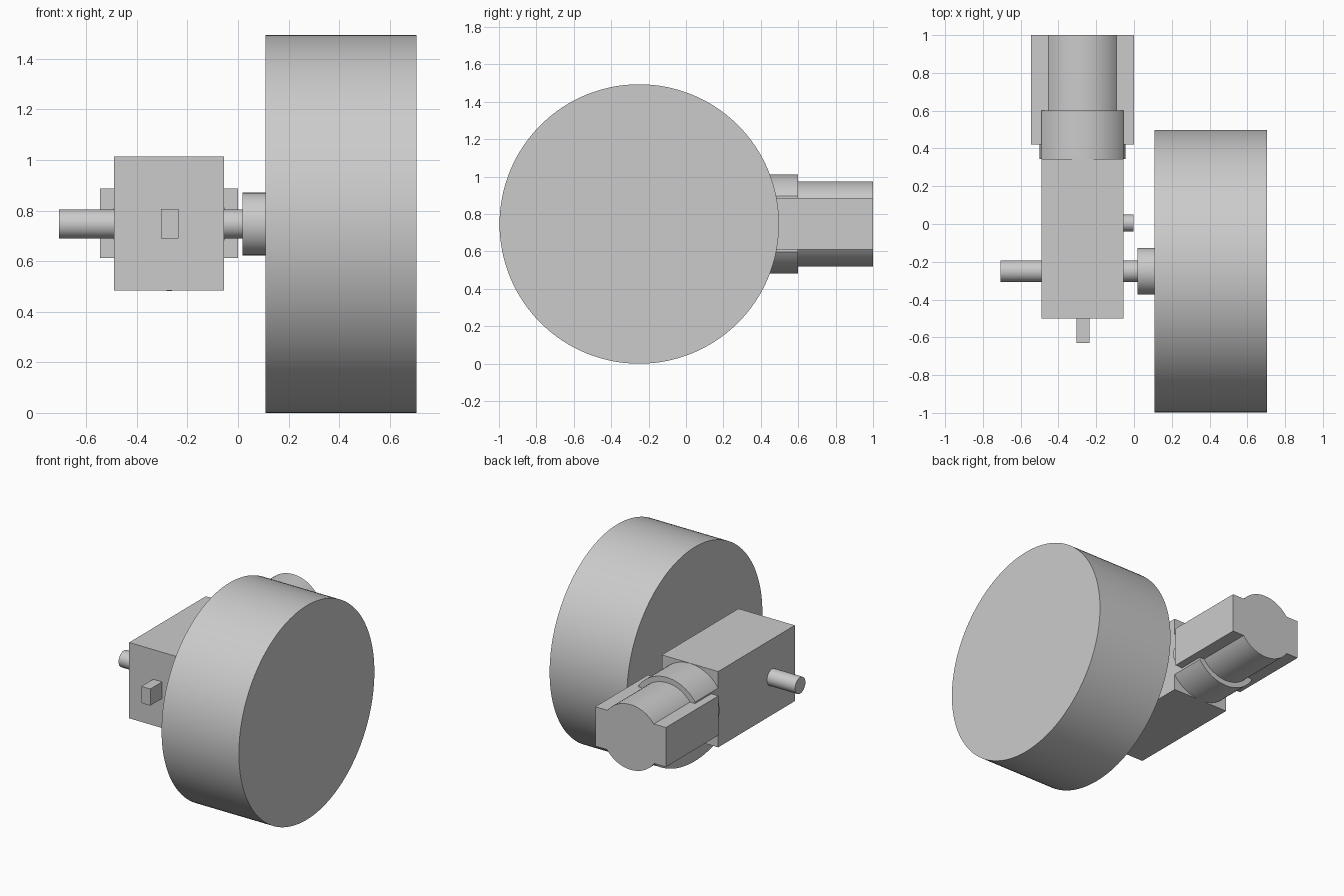
import bpy
import bmesh
from math import sin, cos, pi, radians
from mathutils import Vector

cube = bpy.data.objects.get("Cube")
if cube:
    bpy.data.objects.remove(cube, do_unlink=True)

grey = bpy.data.materials.new("plain grey")
grey.use_nodes = True
colour = (0.6, 0.6, 0.6, 1)
grey.diffuse_color = colour
grey.node_tree.nodes["Principled BSDF"].inputs["Base Color"].default_value = colour

MID_X = -0.2725   # motor centre line
AXLE_Y = -0.25    # wheel centre line
MID_Z = 0.747     # height of both


def add_object(name, bm, smooth=False):
    bmesh.ops.recalc_face_normals(bm, faces=bm.faces)
    mesh = bpy.data.meshes.new(name)
    bm.to_mesh(mesh)
    bm.free()
    mesh.materials.append(grey)
    obj = bpy.data.objects.new(name, mesh)
    bpy.context.collection.objects.link(obj)
    if smooth:
        bpy.ops.object.select_all(action='DESELECT')
        obj.select_set(True)
        bpy.context.view_layer.objects.active = obj
        bpy.ops.object.shade_smooth_by_angle(angle=radians(30))
    return obj


def box(name, low, high):
    bm = bmesh.new()
    bmesh.ops.create_cube(bm, size=1)
    low, high = Vector(low), Vector(high)
    for v in bm.verts:
        v.co = (low + high) / 2 + v.co * (high - low)
    return add_object(name, bm)


def cylinder(name, axis, start, end, centre, radius, sides=64, half_width=None):
    """Round bar along x or y; half_width slices flats on its two sides."""
    bm = bmesh.new()
    ring = []
    for i in range(sides):
        a = 2 * pi * i / sides
        u, w = centre + radius * cos(a), MID_Z + radius * sin(a)
        ring.append(bm.verts.new((start, u, w) if axis == 'x' else (u, start, w)))
    face = bm.faces.new(ring)
    move = Vector((end - start, 0, 0) if axis == 'x' else (0, end - start, 0))
    cap = bmesh.ops.extrude_face_region(bm, geom=[face], use_keep_orig=True)
    bmesh.ops.translate(bm, vec=move,
                        verts=[g for g in cap['geom'] if isinstance(g, bmesh.types.BMVert)])
    if half_width:
        for side in (-1, 1):
            cut = bmesh.ops.bisect_plane(
                bm, geom=bm.verts[:] + bm.edges[:] + bm.faces[:],
                plane_co=(centre + side * half_width, 0, 0),
                plane_no=(side, 0, 0), clear_outer=True)
            edges = [g for g in cut['geom_cut'] if isinstance(g, bmesh.types.BMEdge)]
            bmesh.ops.edgeloop_fill(bm, edges=edges)
    return add_object(name, bm, smooth=True)


# Wheel, hub and axle
cylinder("wheel", 'x', 0.108, 0.705, AXLE_Y, 0.747, sides=128)
cylinder("wheel_hub", 'x', 0.018, 0.108, AXLE_Y, 0.124)
cylinder("axle", 'x', -0.707, 0.018, AXLE_Y, 0.057, sides=48)

# Gearbox with front mounting tab and side locating peg
box("gearbox", (-0.49, -0.5, 0.484), (-0.055, 0.345, 1.013))
box("mounting_tab", (-0.305, -0.63, 0.69), (-0.236, -0.5, 0.806))
cylinder("locating_peg", 'x', -0.055, -0.002, 0.005, 0.044, sides=48)

# Motor: flat-sided collar, round can and side housing
cylinder("motor_collar", 'y', 0.345, 0.6, MID_X, 0.2645, half_width=0.2175)
cylinder("motor_can", 'y', 0.345, 1.0, MID_X, 0.2275)
box("motor_housing", (-0.545, 0.42, 0.612), (0.0, 1.0, 0.887))
